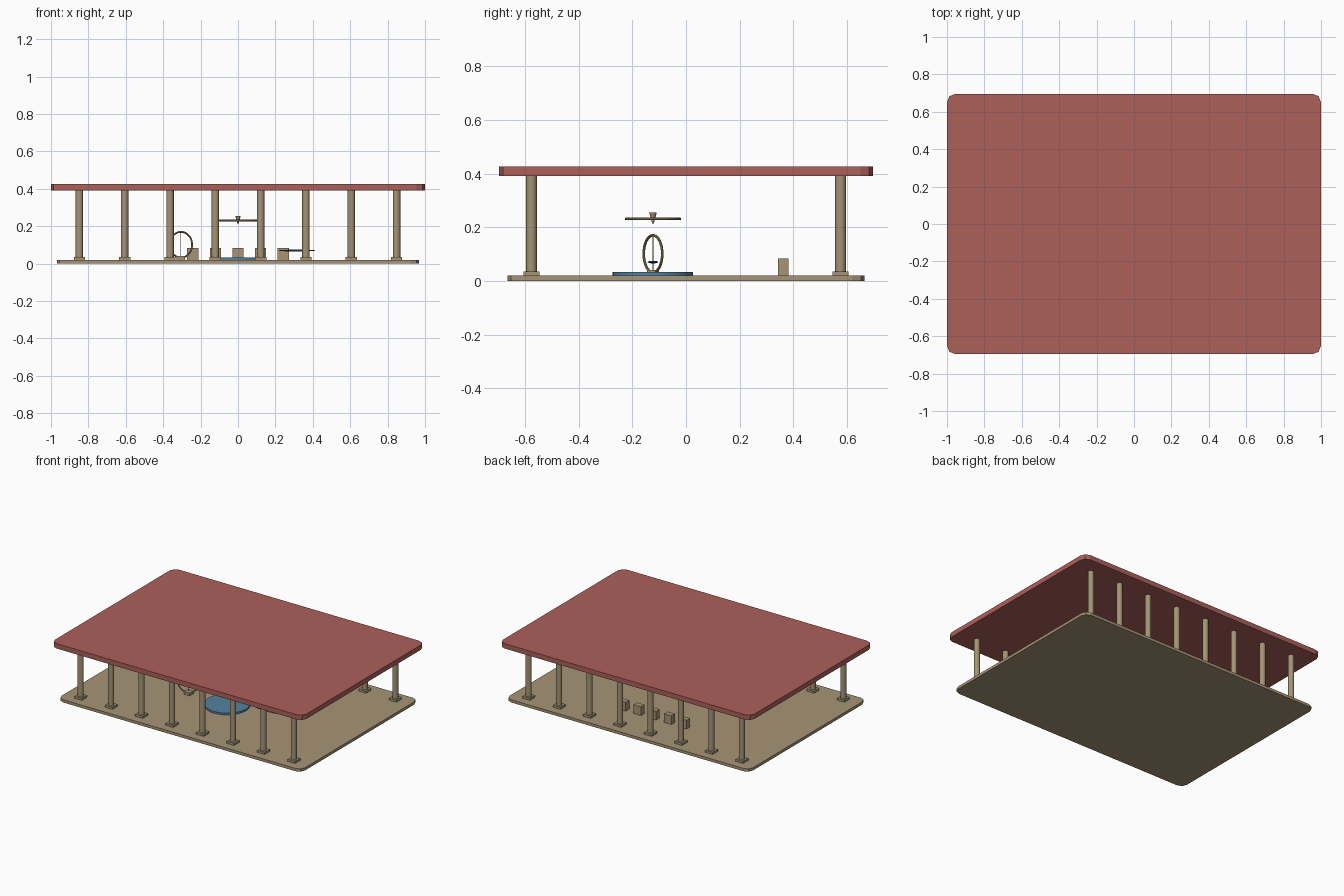
import bpy, bmesh, math
from mathutils import Matrix, Vector

if "Cube" in bpy.data.objects:
    bpy.data.objects.remove(bpy.data.objects["Cube"])


def material(name, rgb):
    m = bpy.data.materials.new(name)
    m.diffuse_color = (*rgb, 1)
    m.use_nodes = True
    m.node_tree.nodes["Principled BSDF"].inputs["Base Color"].default_value = m.diffuse_color
    return m


STONE = material("tan stone", (0.38, 0.298, 0.18))
RED = material("roof red", (0.413, 0.117, 0.102))
BLUE = material("water blue", (0.084, 0.223, 0.352))


def finish(name, bm, mat, smooth=False):
    bmesh.ops.recalc_face_normals(bm, faces=bm.faces)
    me = bpy.data.meshes.new(name)
    bm.to_mesh(me)
    bm.free()
    me.materials.append(mat)
    ob = bpy.data.objects.new(name, me)
    bpy.context.collection.objects.link(ob)
    if smooth:
        bpy.ops.object.select_all(action='DESELECT')
        ob.select_set(True)
        bpy.context.view_layer.objects.active = ob
        bpy.ops.object.shade_smooth_by_angle(angle=math.radians(35))
    return ob


def box(name, x, y, z0, z1, w, d, mat, rot=0, corner=0):
    bm = bmesh.new()
    bmesh.ops.create_cube(bm, size=1)
    bmesh.ops.scale(bm, vec=(w, d, z1 - z0), verts=bm.verts)
    if corner:
        upright = [e for e in bm.edges
                   if abs(e.verts[0].co.z - e.verts[1].co.z) > 1e-4]
        bmesh.ops.bevel(bm, geom=upright, offset=corner, segments=2,
                        profile=0.5, affect='EDGES')
    bm.transform(Matrix.Translation((x, y, (z0 + z1) / 2)) @ Matrix.Rotation(rot, 4, 'Z'))
    return finish(name, bm, mat)


def cylinder(name, x, y, z0, z1, r0, r1, mat, sides=16):
    bm = bmesh.new()
    bmesh.ops.create_cone(bm, cap_ends=True, segments=sides,
                          radius1=r0, radius2=r1, depth=z1 - z0)
    bm.transform(Matrix.Translation((x, y, (z0 + z1) / 2)))
    return finish(name, bm, mat, True)


def ring(name, centre, radius, tube, mat, turn=Matrix(), n=40, k=8):
    bm = bmesh.new()
    rows = []
    for i in range(n):
        a = 2 * math.pi * i / n
        row = []
        for j in range(k):
            b = 2 * math.pi * j / k
            r = radius + tube * math.cos(b)
            row.append(bm.verts.new((r * math.cos(a), r * math.sin(a), tube * math.sin(b))))
        rows.append(row)
    for i in range(n):
        p, q = rows[i], rows[(i + 1) % n]
        for j in range(k):
            bm.faces.new((p[j], q[j], q[(j + 1) % k], p[(j + 1) % k]))
    bm.transform(Matrix.Translation(centre) @ turn)
    return finish(name, bm, mat, True)


# Floor slab and roof slab with rounded corners
box("floor_slab", 0, 0, 0, 0.02, 1.936, 1.332, STONE, corner=0.045)
box("roof_slab", 0, 0, 0.391, 0.426, 2.0, 1.392, RED, corner=0.045)

# Front and back rows of columns on square plinths
for row, y in (("front", -0.576), ("back", 0.576)):
    for i in range(8):
        x = -0.848 + i * 1.696 / 7
        box(f"{row}_plinth_{i + 1}", x, y, 0.02, 0.035, 0.06, 0.06, STONE)
        cylinder(f"{row}_column_{i + 1}", x, y, 0.035, 0.392, 0.02, 0.02, STONE)

# Round pool with a ring and a tapered bob hanging above it
Y = -0.123
cylinder("pool", 0, Y, 0.02, 0.033, 0.15, 0.15, BLUE, 40)
ring("hanging_ring", (0, Y, 0.231), 0.1, 0.005, STONE)
cylinder("hanging_bob", 0, Y, 0.213, 0.254, 0.003, 0.014, STONE, 12)

# Upright hoop on a foot, turned about the vertical, with a thin rod
TURN = math.radians(30)
stand = Matrix.Rotation(TURN, 4, 'Z') @ Matrix.Rotation(math.pi / 2, 4, 'X')
ring("upright_hoop", (-0.305, Y, 0.101), 0.069, 0.005, STONE, stand)
box("hoop_foot", -0.305, Y, 0.02, 0.04, 0.045, 0.045, STONE)
cylinder("hoop_rod", -0.305, Y, 0.038, 0.17, 0.0015, 0.0015, STONE, 6)

# Slim floating needle
bm = bmesh.new()
bmesh.ops.create_uvsphere(bm, u_segments=16, v_segments=8, radius=1)
bm.transform(Matrix.Translation((0.315, Y, 0.07)) @ Matrix.Diagonal((0.1, 0.02, 0.005, 1)))
finish("needle", bm, BLUE, True)

# Row of five stone blocks at the back
for i in range(5):
    box(f"block_{i + 1}", (i - 2) * 0.121, 0.362, 0.02, 0.083, 0.06, 0.04, STONE)
